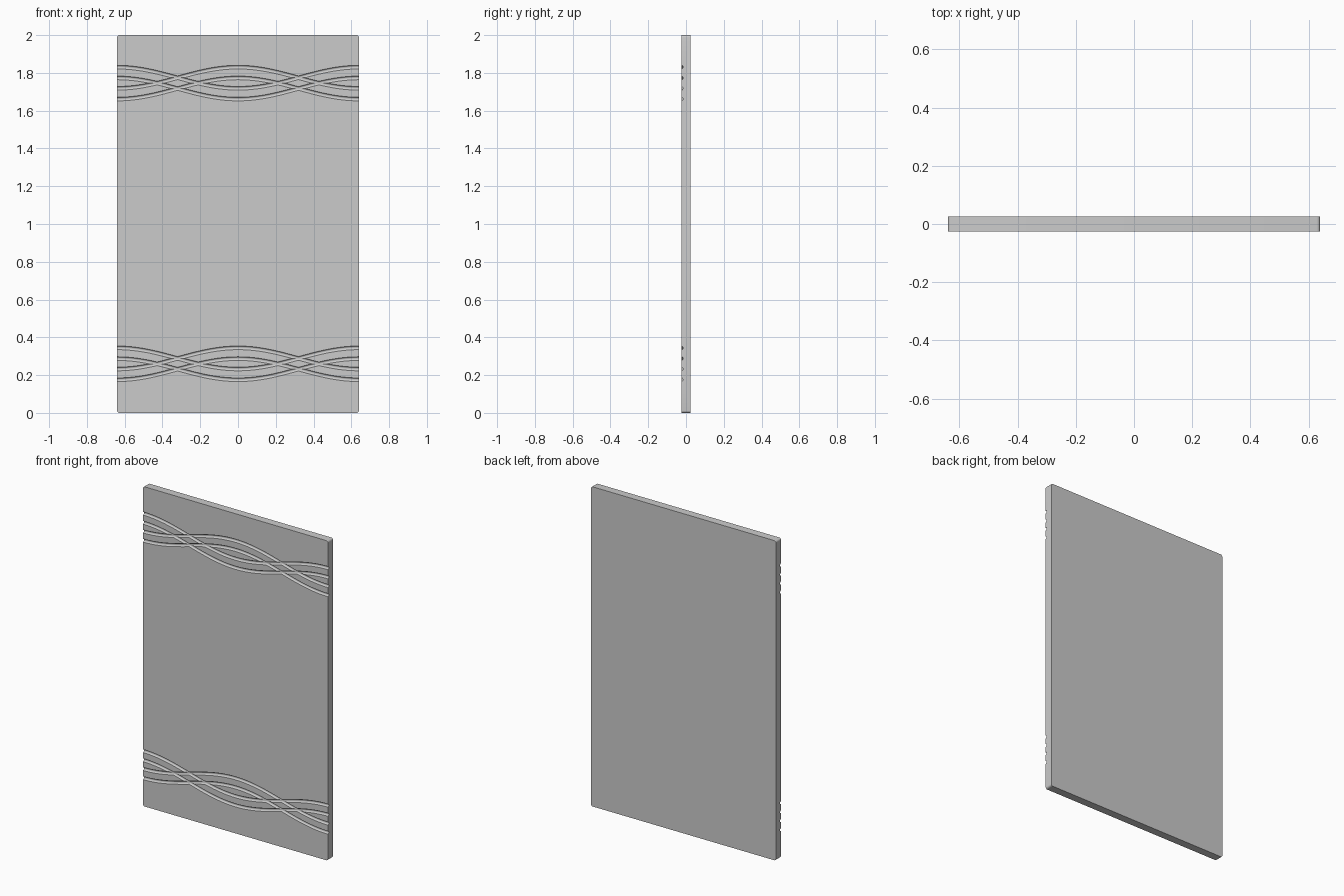
import bpy, bmesh, math

if "Cube" in bpy.data.objects:
    bpy.data.objects.remove(bpy.data.objects["Cube"])

W, D, H = 1.28, 0.05, 2.0     # panel size
GROOVE_R = 0.010              # groove radius
AMP = 0.056                   # wave height


def make_object(name, bm):
    bmesh.ops.recalc_face_normals(bm, faces=bm.faces[:])
    mesh = bpy.data.meshes.new(name)
    bm.to_mesh(mesh)
    bm.free()
    ob = bpy.data.objects.new(name, mesh)
    bpy.context.collection.objects.link(ob)
    return ob


def wave_cutter(name, mid_z, sign, steps=96, sides=14):
    """Round bar following one full wave across the front face."""
    bm = bmesh.new()
    half = W / 2 + 0.02
    rings = []
    for i in range(steps + 1):
        x = -half + 2 * half * i / steps
        z = mid_z + sign * AMP * math.cos(2 * math.pi * x / W)
        ring = []
        for k in range(sides):
            a = 2 * math.pi * (k + 0.5) / sides
            ring.append(bm.verts.new((x, -D / 2 - 0.0007 + GROOVE_R * math.sin(a),
                                      z + GROOVE_R * math.cos(a))))
        rings.append(ring)
    for r0, r1 in zip(rings, rings[1:]):
        for k in range(sides):
            n = (k + 1) % sides
            bm.faces.new((r0[k], r0[n], r1[n], r1[k]))
    bm.faces.new(rings[0])
    bm.faces.new(rings[-1])
    ob = make_object(name, bm)
    ob.hide_render = True
    return ob


# Panel with small rounded corners
bm = bmesh.new()
bmesh.ops.create_cube(bm, size=1)
for v in bm.verts:
    v.co = (v.co.x * W, v.co.y * D, (v.co.z + 0.5) * H)
corners = [e for e in bm.edges if abs(e.verts[0].co.y - e.verts[1].co.y) > D / 2]
bmesh.ops.bevel(bm, geom=corners, offset=0.012, segments=4, profile=0.5, affect='EDGES')
panel = make_object("door_panel", bm)
bpy.context.view_layer.objects.active = panel
panel.select_set(True)

# Two bands of four interwoven wavy grooves
for band_z in (0.26, 1.746):
    for offset in (-0.0285, 0.0285):
        for sign in (-1, 1):
            cutter = wave_cutter("groove_cutter", band_z + offset, sign)
            mod = panel.modifiers.new("groove", 'BOOLEAN')
            mod.operation = 'DIFFERENCE'
            mod.solver = 'EXACT'
            mod.object = cutter
            bpy.ops.object.modifier_apply(modifier=mod.name)
            bpy.data.objects.remove(cutter)

bpy.ops.object.shade_smooth_by_angle(angle=math.radians(30))
